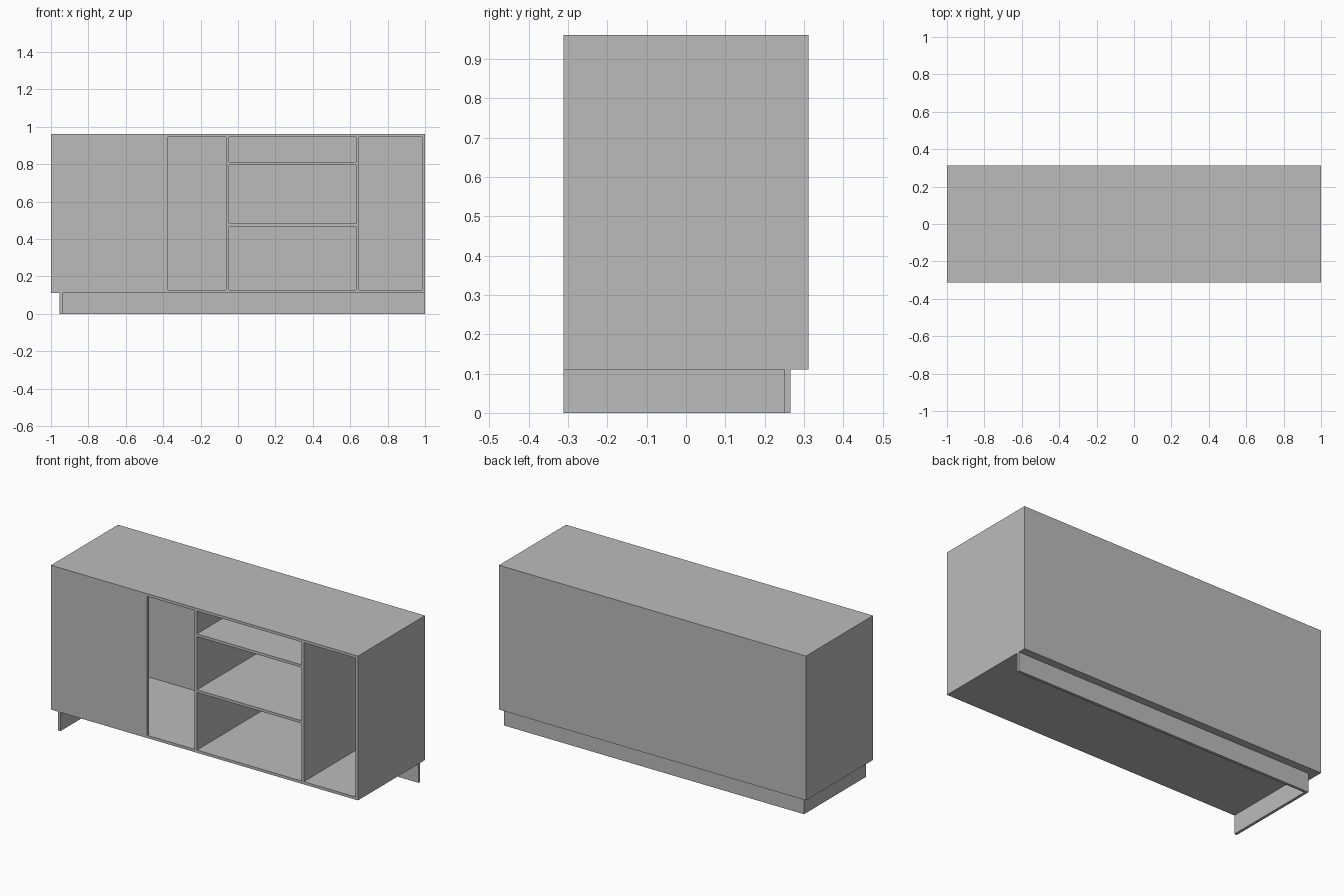
import bpy

cube = bpy.data.objects.get("Cube")
if cube:
    bpy.data.objects.remove(cube, do_unlink=True)

grey = bpy.data.materials.new("plain_grey")
grey.use_nodes = True
grey.diffuse_color = (0.5, 0.5, 0.5, 1)
grey.node_tree.nodes["Principled BSDF"].inputs["Base Color"].default_value = (0.5, 0.5, 0.5, 1)


def board(name, x, y, z):
    """Flat panel filling the given x, y and z ranges."""
    corners = [(a, b, c) for a in x for b in y for c in z]
    faces = [(0, 1, 3, 2), (4, 6, 7, 5), (0, 4, 5, 1),
             (2, 3, 7, 6), (0, 2, 6, 4), (1, 5, 7, 3)]
    mesh = bpy.data.meshes.new(name)
    mesh.from_pydata(corners, [], faces)
    mesh.materials.append(grey)
    obj = bpy.data.objects.new(name, mesh)
    bpy.context.collection.objects.link(obj)
    return obj


T = 0.016                        # board thickness
W, D = 1.0, 0.312                # half width and half depth
LOW, HIGH = 0.111, 0.961         # carcass bottom and top
inner_z = (LOW + T, HIGH - T)
inner_y = (-D, D - T)
div_right, div_left = -0.065, 0.631   # near faces of the dividers

# Carcass shell
board("bottom_panel", (-W, W), (-D, D), (LOW, LOW + T))
board("top_panel", (-W, W), (-D, D), (HIGH - T, HIGH))
board("right_side_panel", (-W, -W + T), (-D, D), inner_z)
board("left_side_panel", (W - T, W), (-D, D), inner_z)
board("back_panel", (-W + T, W - T), (D - T, D), inner_z)

# Blind corner front, closing the right end
board("blind_front_panel", (-W + T, -0.373), (-D, -D + T), inner_z)

# Upright dividers and the shelves between them
board("right_divider", (div_right, div_right + T), inner_y, inner_z)
board("left_divider", (div_left, div_left + T), inner_y, inner_z)
for name, z in (("lower_shelf", 0.466), ("upper_shelf", 0.795)):
    board(name, (div_right + T, div_left), inner_y, (z, z + T))

# Recessed plinth along the back and right end
board("plinth_back", (-0.955, W), (0.25, 0.266), (0, LOW))
board("plinth_right", (-0.955, -0.955 + T), (-D, 0.25), (0, LOW))
